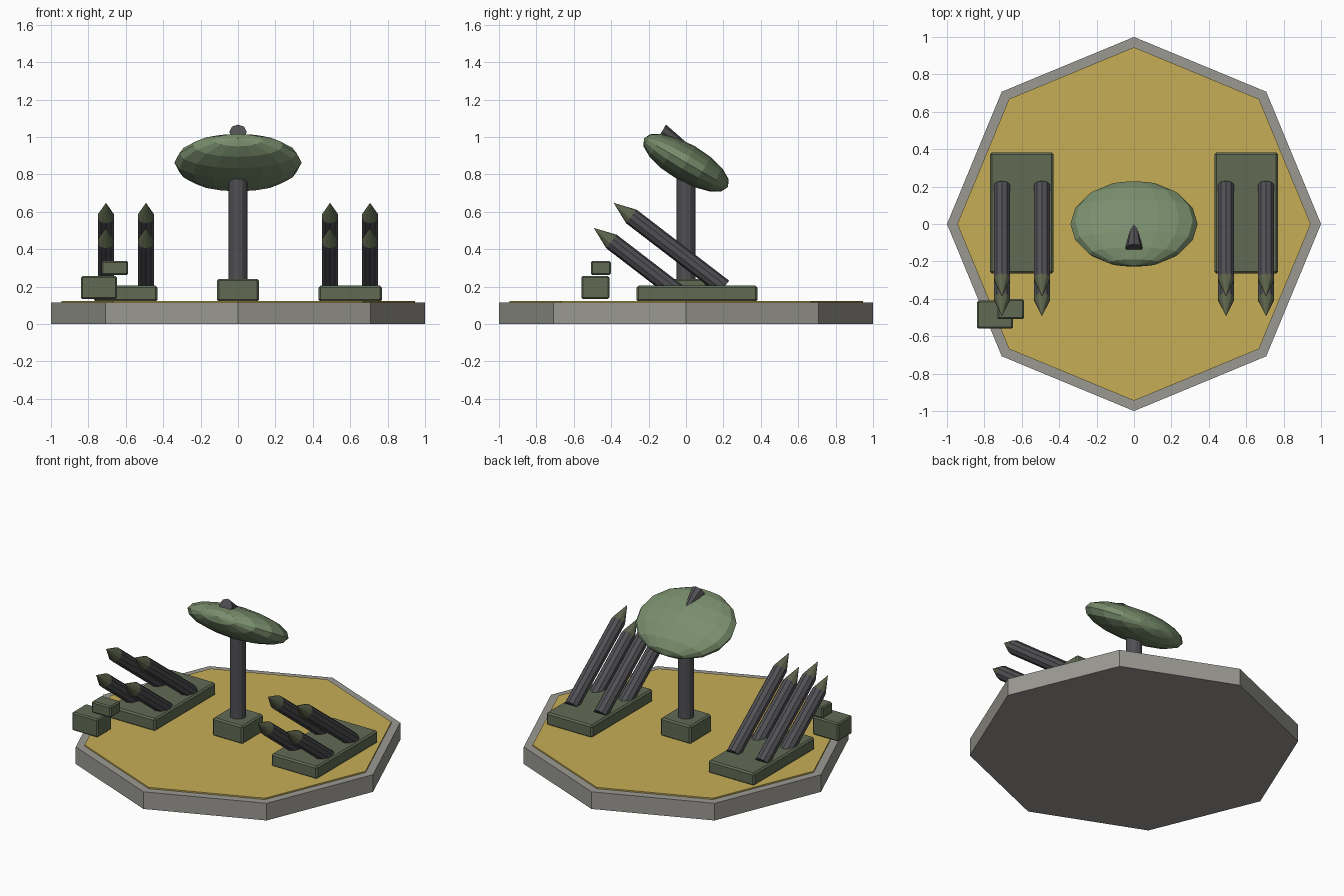
import bpy, bmesh, math
from mathutils import Vector, Matrix

if "Cube" in bpy.data.objects:
    bpy.data.objects.remove(bpy.data.objects["Cube"])


def material(name, r, g, b):
    """Flat colour given as 0-255 display values, stored linear."""
    m = bpy.data.materials.new(name)
    lin = [((c / 255 + 0.055) / 1.055) ** 2.4 for c in (r, g, b)]
    m.diffuse_color = (*lin, 1)
    m.use_nodes = True
    m.node_tree.nodes["Principled BSDF"].inputs["Base Color"].default_value = m.diffuse_color
    return m


STONE = material("stone_grey", 154, 153, 146)
SAND = material("sand_yellow", 198, 174, 86)
GREEN = material("army_green", 97, 107, 84)
DISH = material("dish_green", 121, 142, 109)
METAL = material("dark_metal", 80, 79, 83)
NOSE = material("nose_olive", 92, 99, 75)


def finish(name, bm, mat):
    mesh = bpy.data.meshes.new(name)
    bmesh.ops.recalc_face_normals(bm, faces=bm.faces)
    bm.to_mesh(mesh)
    bm.free()
    mesh.materials.append(mat)
    ob = bpy.data.objects.new(name, mesh)
    bpy.context.scene.collection.objects.link(ob)
    return ob


def box(name, lo, hi, mat, bevel=0.01):
    lo, hi = Vector(lo), Vector(hi)
    bm = bmesh.new()
    bmesh.ops.create_cube(bm, size=1, matrix=Matrix.Translation((lo + hi) / 2)
                          @ Matrix.Diagonal((*(hi - lo), 1)))
    ob = finish(name, bm, mat)
    mod = ob.modifiers.new("chamfer", "BEVEL")
    mod.width, mod.segments = bevel, 1
    return ob


def rod(name, start, end, r1, r2, sides, mat):
    """Cylinder or cone from start to end."""
    start, end = Vector(start), Vector(end)
    axis = end - start
    rot = axis.to_track_quat('Z', 'Y').to_matrix().to_4x4()
    bm = bmesh.new()
    bmesh.ops.create_cone(bm, cap_ends=True, segments=sides, radius1=r1,
                          radius2=r2, depth=axis.length,
                          matrix=Matrix.Translation((start + end) / 2) @ rot)
    bmesh.ops.remove_doubles(bm, verts=bm.verts, dist=1e-5)
    return finish(name, bm, mat)


def octagon(name, radius, z0, z1, mat):
    bm = bmesh.new()
    ring = [bm.verts.new((radius * math.cos(i * math.pi / 4),
                          radius * math.sin(i * math.pi / 4), z0)) for i in range(8)]
    face = bm.faces.new(ring)
    up = bmesh.ops.extrude_face_region(bm, geom=[face], use_keep_orig=True)["geom"]
    bmesh.ops.translate(bm, vec=(0, 0, z1 - z0),
                        verts=[v for v in up if isinstance(v, bmesh.types.BMVert)])
    return finish(name, bm, mat)


# Platform
octagon("platform", 1.0, 0, 0.115, STONE)
octagon("ground_panel", 0.945, 0.113, 0.124, SAND)

# Launchers: a pad with two rows of two rockets on each side
tilt = math.radians(37.5)
forward = Vector((0, -math.cos(tilt), math.sin(tilt)))
for side, label in ((-1, "left"), (1, "right")):
    box(f"launcher_pad_{label}", (side * 0.6 - 0.17, -0.265, 0.12),
        (side * 0.6 + 0.17, 0.382, 0.205), GREEN)
    for col, x in enumerate((0.492, 0.706)):
        for row, (y, z) in enumerate(((-0.387, 0.648), (-0.493, 0.514))):
            tip = Vector((side * x, y, z))
            neck = tip - forward * 0.12
            tag = f"{label}_{col}_{row}"
            rod(f"rocket_body_{tag}", tip - forward * 0.743, neck,
                0.046, 0.046, 10, METAL)
            rod(f"rocket_nose_{tag}", neck, tip, 0.046, 0, 10, NOSE)

# Radar pedestal and mast
box("radar_pedestal", (-0.112, -0.112, 0.12), (0.112, 0.112, 0.242), GREEN)
rod("radar_mast", (0, 0, 0.23), (0, 0, 0.86), 0.05, 0.05, 12, METAL)

# Radar dish: flattened sphere leaning back, poles at its upper and lower ends
bm = bmesh.new()
bmesh.ops.create_uvsphere(
    bm, u_segments=16, v_segments=8, radius=1,
    matrix=Matrix.Translation((0, 0, 0.863)) @ Matrix.Rotation(math.radians(60), 4, 'X')
    @ Matrix.Diagonal((0.34, 0.1, 0.26, 1)))
finish("radar_dish", bm, DISH)

# Feed horn lying on the upper end of the dish
lean = Vector((0, math.cos(math.radians(30)), -math.sin(math.radians(30))))
mouth = Vector((0, -0.13, 1.027))
rod("feed_horn", mouth, mouth + lean * 0.23, 0.046, 0, 8, METAL)

# Supply crates
box("crate_large", (-0.84, -0.56, 0.134), (-0.648, -0.41, 0.256), GREEN, 0.008)
box("crate_small", (-0.73, -0.508, 0.262), (-0.588, -0.402, 0.338), GREEN, 0.008)
